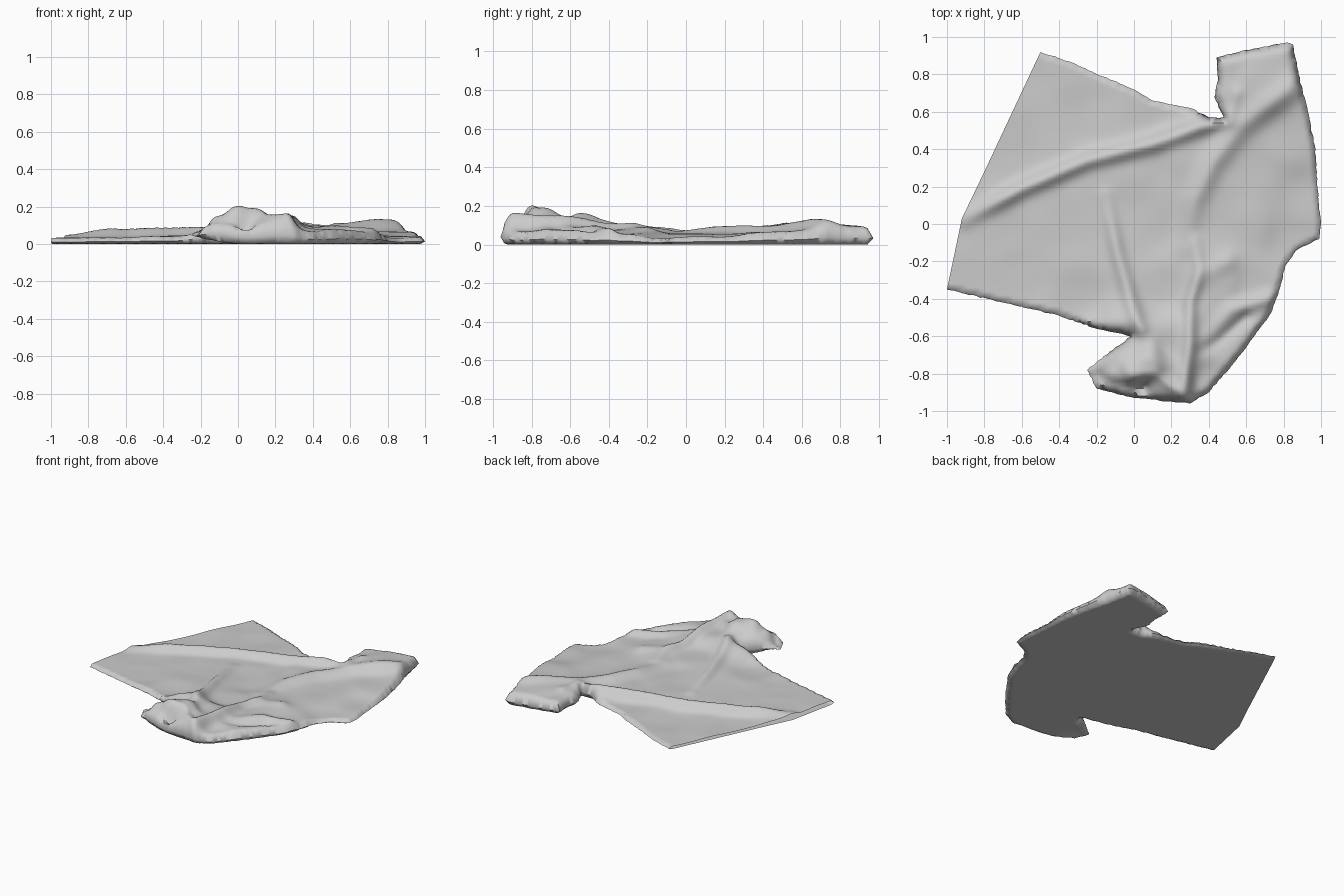
import bpy, bmesh, math, random
from mathutils import Vector, noise
from mathutils.geometry import delaunay_2d_cdt, intersect_point_line

if "Cube" in bpy.data.objects:
    bpy.data.objects.remove(bpy.data.objects["Cube"])

random.seed(4)
STEP = 0.02

# Plan outline of the crumpled cloth; the last stretch is its open left hem
outline = [(-.5, .92), (-.35, .87), (-.17, .79), (0, .72), (.1, .66), (.3, .62), (.4, .57), (.48, .57),
           (.43, .68), (.45, .78), (.44, .89), (.6, .93), (.82, .97), (.85, .96), (.86, .9), (.88, .8),
           (.93, .6), (.97, .4), (.98, .2), (1, 0), (.99, -.08), (.87, -.14), (.81, -.22), (.77, -.38),
           (.73, -.48), (.6, -.66), (.52, -.76), (.4, -.9), (.3, -.96), (.2, -.95), (0, -.93), (-.2, -.88),
           (-.25, -.78), (-.1, -.66), (-.05, -.63), (-.02, -.6), (-.2, -.56), (-.4, -.49), (-.7, -.42),
           (-1, -.35), (-.92, .03), (-.8, .28), (-.65, .6)]
HEM = 39

# General cloth heights (x, y, z)
levels = [(-1, -.35, .035), (-.6, -.3, .035), (-.3, -.4, .04), (-.4, 0, .042), (-.75, 0, .035), (-.5, .85, .022),
          (-.7, .4, .022), (-.3, .6, .022), (.1, .6, .035), (-.1, .1, .05), (.1, .3, .055), (.15, 0, .05),
          (.3, .35, .07), (.5, .85, .09), (.8, .88, .1), (.65, .75, .11), (.6, .3, .06), (.8, .45, .07),
          (.9, .1, .045), (.6, 0, .06), (.85, -.1, .035), (.65, -.35, .06), (.5, -.6, .08), (.4, -.85, .07),
          (.15, -.35, .065), (.2, -.65, .12), (.0, -.8, .205), (.08, -.74, .2), (-.12, -.82, .16),
          (.0, -.64, .14), (.2, -.85, .14), (.05, -.89, .1), (-.2, -.8, .07), (.45, -.3, .08)]

# Folds: path, height, width
folds = [([(-.9, .03), (-.6, .19), (-.25, .34), (.1, .43), (.35, .52), (.48, .57)], .052, .045),
         ([(.27, -.1), (.32, .12), (.42, .32), (.57, .52), (.86, .74)], .035, .06),
         ([(-.15, .15), (-.09, -.15), (-.02, -.4), (.03, -.56)], .035, .04),
         ([(.33, -.1), (.35, -.25), (.3, -.42), (.3, -.62), (.27, -.9)], .035, .035),
         ([(.4, -.6), (.52, -.46), (.72, -.4)], .03, .04),
         ([(.36, -.28), (.5, -.2)], .025, .05),
         ([(-.02, -.8), (.12, -.8), (.27, -.93)], .025, .025),
         ([(.52, .55), (.55, .7)], .02, .03),
         ([(.36, -.68), (.46, -.62), (.6, -.5)], -.025, .03),
         ([(-.22, -.81), (-.1, -.86), (.05, -.88)], -.05, .03)]


def seg_dist(p, a, b):
    q, t = intersect_point_line(p, a, b)
    t = min(1, max(0, t))
    return (p - a.lerp(b, t)).length, t


def base_height(x, y):
    num = den = 0
    for cx, cy, cz in levels:
        w = 1 / ((x - cx) ** 2 + (y - cy) ** 2 + .002) ** 1.7
        num += w * cz
        den += w
    return num / den


def top_height(p):
    z = base_height(p.x, p.y)
    for path, h, width in folds:
        n = len(path) - 1
        d, s = min((seg_dist(p, Vector(path[i]), Vector(path[i + 1])) + (i,) for i in range(n)),
                   key=lambda r: r[0])[0:3:2]
        start = (p - Vector(path[0])).length
        z += h * math.exp(-(d / width) ** 2) * (.35 + .65 * min(1, start / .25))
    return z + .004 * noise.noise(Vector((p.x * 6, p.y * 6, 2)))


def bottom_height(p):
    lift = .04 * math.exp(-((p.x + .2) ** 2 + (p.y + .78) ** 2) / .015)
    return .004 + lift


# Resample outline with slight waviness
rim, is_hem, corners = [], [], [Vector(c) for c in outline]
N = len(corners)
for i in range(N):
    a, b = corners[i], corners[(i + 1) % N]
    k = max(1, round((b - a).length / STEP))
    for j in range(k):
        p = a.lerp(b, j / k)
        if j and i < HEM:
            p += Vector((random.uniform(-.003, .003), random.uniform(-.003, .003)))
        rim.append(p)
        is_hem.append(i >= HEM and (i > HEM or j > 0))

closed_edges = [(corners[i], corners[i + 1]) for i in range(HEM)]
all_edges = closed_edges + [(corners[i], corners[(i + 1) % N]) for i in range(HEM, N)]

# Fill the outline with a triangulated grid
pts = list(rim)
n_rim = len(rim)
for i in range(-50, 51):
    for j in range(-50, 51):
        p = Vector((i * STEP + (j % 2) * STEP / 2, j * STEP))
        if min(seg_dist(p, a, b)[0] for a, b in all_edges) > .01:
            pts.append(p)
loop = [(i, (i + 1) % n_rim) for i in range(n_rim)]
vs, _, tris, orig, _, _ = delaunay_2d_cdt(pts, loop, [], 1, 1e-5)

# Upper and lower sheets, sewn along every side but the hem
bm = bmesh.new()
top, low = {}, {}
for i in sorted({i for t in tris for i in t}):
    p = Vector(vs[i])
    zt, zb = top_height(p), bottom_height(p)
    zt = max(zt, zb + .012)
    src = min(orig[i]) if orig[i] else n_rim
    if src < n_rim and not is_hem[src]:
        top[i] = low[i] = bm.verts.new((p.x, p.y, zb + .35 * (zt - zb)))
        continue
    d = min(seg_dist(p, a, b)[0] for a, b in closed_edges)
    width = max(.025, .6 * zt)
    u = min(1, d / width)
    puff = .35 + .65 * math.sqrt(1 - (1 - u) ** 2)
    top[i] = bm.verts.new((p.x, p.y, zb + puff * (zt - zb)))
    tuck = .3 * (1 - min(1, d / .03)) ** 2
    low[i] = bm.verts.new((p.x, p.y, zb + tuck * (zt - zb)))
for t in tris:
    bm.faces.new([top[i] for i in t])
    if any(low[i] is not top[i] for i in t):
        bm.faces.new([low[i] for i in reversed(t)])
bmesh.ops.recalc_face_normals(bm, faces=bm.faces)
drop = min(v.co.z for v in bm.verts)
for v in bm.verts:
    v.co.z -= drop
mesh = bpy.data.meshes.new("crumpled_cloth")
bm.to_mesh(mesh)
bm.free()
cloth = bpy.data.objects.new("crumpled_cloth", mesh)
bpy.context.collection.objects.link(cloth)
bpy.context.view_layer.objects.active = cloth
cloth.select_set(True)
bpy.ops.object.shade_smooth_by_angle(angle=math.radians(60))
